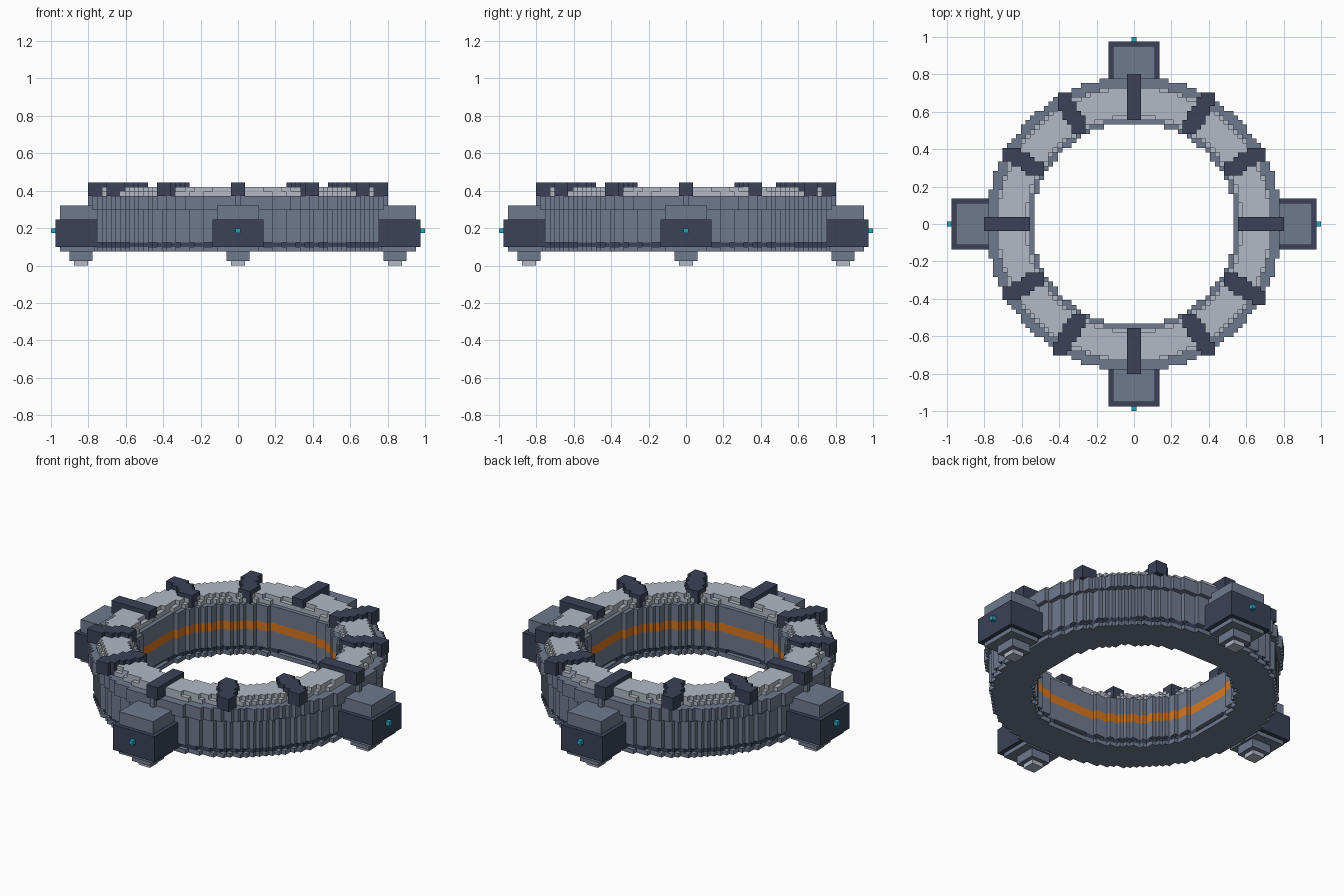
import bpy
import bmesh
import math

cube = bpy.data.objects.get("Cube")
if cube:
    bpy.data.objects.remove(cube, do_unlink=True)

V = 2 / 81  # size of one block unit


def material(name, hex_code):
    srgb = [int(hex_code[i:i + 2], 16) / 255 for i in (0, 2, 4)]
    lin = [c / 12.92 if c <= 0.04045 else ((c + 0.055) / 1.055) ** 2.4 for c in srgb]
    mat = bpy.data.materials.new(name)
    mat.use_nodes = True
    mat.diffuse_color = (*lin, 1)
    bsdf = mat.node_tree.nodes["Principled BSDF"]
    bsdf.inputs["Base Color"].default_value = (*lin, 1)
    bsdf.inputs["Roughness"].default_value = 0.8
    return mat


SLATE = material("slate", "6f7a8e")
LIGHT = material("light_grey", "b2bac5")
NAVY = material("dark_navy", "3b4257")
ORANGE = material("orange", "da761e")
TEAL = material("teal", "22a7c2")


def add_object(name, bm, mat):
    mesh = bpy.data.meshes.new(name)
    bm.to_mesh(mesh)
    bm.free()
    mesh.materials.append(mat)
    obj = bpy.data.objects.new(name, mesh)
    bpy.context.collection.objects.link(obj)


def stepped(name, cells, z0, z1, mat):
    """Extrude a set of grid cells from layer z0 up to layer z1."""
    bm = bmesh.new()
    verts = {}

    def corner(i, j):
        if (i, j) not in verts:
            verts[i, j] = bm.verts.new(((i - 0.5) * V, (j - 0.5) * V, z0 * V))
        return verts[i, j]

    for i, j in sorted(cells):
        bm.faces.new([corner(i, j), corner(i + 1, j), corner(i + 1, j + 1), corner(i, j + 1)])
    ext = bmesh.ops.extrude_face_region(bm, geom=bm.faces[:], use_keep_orig=True)
    top = [g for g in ext["geom"] if isinstance(g, bmesh.types.BMVert)]
    bmesh.ops.translate(bm, verts=top, vec=(0, 0, (z1 - z0) * V))
    bmesh.ops.recalc_face_normals(bm, faces=bm.faces[:])
    add_object(name, bm, mat)


def ring(inner, outer):
    n = range(-33, 34)
    return {(i, j) for i in n for j in n if inner <= math.hypot(i, j) <= outer}


def spoke(angle, start, end):
    """Radial bar made by stamping 3 x 3 cells along a line."""
    c, s = math.cos(angle), math.sin(angle)
    return {(round(r * c) + a, round(r * s) + b)
            for r in range(start, end + 1) for a in (-1, 0, 1) for b in (-1, 0, 1)}


def box(name, r0, r1, half, z0, z1, mat, turn):
    """Box lying along +x from r0 to r1, turned by quarter turns."""
    cs, sn = ((1, 0), (0, 1), (-1, 0), (0, -1))[turn]
    bm = bmesh.new()
    bmesh.ops.create_cube(bm, size=1)
    for v in bm.verts:
        x = (r0 + r1) / 2 + v.co.x * (r1 - r0)
        y = v.co.y * 2 * half
        z = (z0 + z1) / 2 + v.co.z * (z1 - z0)
        v.co = ((x * cs - y * sn) * V, (x * sn + y * cs) * V, z * V)
    add_object(name, bm, mat)


# Stacked ring layers, bottom to top
stepped("base_ring", ring(22, 31), 3, 4, SLATE)
stepped("dark_stripe_ring", ring(22.5, 30.5), 4, 5, NAVY)
stepped("lower_wall_ring", ring(22, 31), 5, 9, SLATE)
stepped("middle_wall_ring", ring(23, 31), 9, 11, SLATE)
stepped("inner_glow_band", ring(22, 31) - ring(23, 31), 9, 11, ORANGE)
stepped("upper_wall_ring", ring(22, 31), 11, 12, SLATE)
stepped("rim_ring", ring(22, 32), 12, 15, SLATE)
stepped("top_plate_lower", ring(23, 30), 15, 16, LIGHT)
stepped("top_plate_upper", ring(23.5, 29.5), 16, 17, LIGHT)

# Twelve radial clamps across the top
for k in range(12):
    stepped(f"clamp_{k + 1}", spoke(k * math.pi / 6, 24, 31), 15, 18, NAVY)

# Four anchor blocks with plate, cap, foot and lamp
for t, side in enumerate(("left", "back", "right", "front")):
    box(f"{side}_anchor_plate", 31, 38.5, 4.5, 3, 4, SLATE, t)
    box(f"{side}_anchor_block", 30, 39.5, 5.5, 4, 10, NAVY, t)
    box(f"{side}_anchor_cap", 30.5, 38.5, 4.5, 10, 13, SLATE, t)
    box(f"{side}_foot_pad", 31.5, 36.5, 2.5, 1, 3, SLATE, t)
    box(f"{side}_foot_tip", 32.5, 35.5, 1.5, 0, 1, LIGHT, t)
    box(f"{side}_lamp", 39.5, 40.5, 0.5, 7, 8, TEAL, t)
